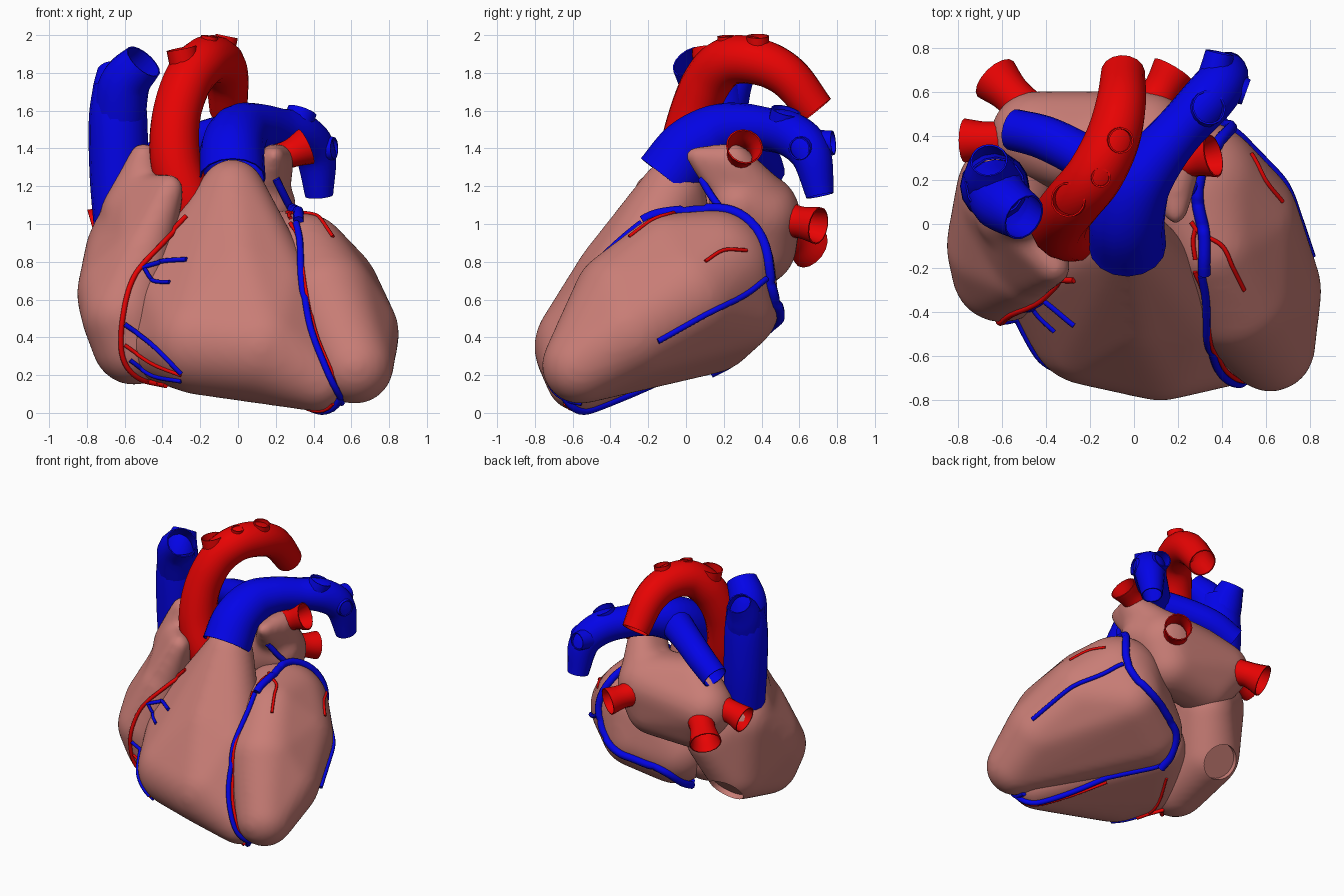
import bpy, bmesh, math
from mathutils import Vector, Matrix
from mathutils.bvhtree import BVHTree

cube = bpy.data.objects.get("Cube")
if cube:
    bpy.data.objects.remove(cube)


def material(name, colour):
    m = bpy.data.materials.new(name)
    m.use_nodes = True
    m.diffuse_color = (*colour, 1)
    m.node_tree.nodes["Principled BSDF"].inputs["Base Color"].default_value = (*colour, 1)
    return m


PINK = material("muscle pink", (0.58, 0.205, 0.18))
RED = material("artery red", (0.8, 0.001, 0.001))
BLUE = material("vein blue", (0.001, 0.001, 0.8))


def link(name, data):
    ob = bpy.data.objects.new(name, data)
    bpy.context.collection.objects.link(ob)
    return ob


def bake(ob, mat):
    """Replace an object by its evaluated mesh, smooth with sharp rims."""
    dg = bpy.context.evaluated_depsgraph_get()
    mesh = bpy.data.meshes.new_from_object(ob.evaluated_get(dg))
    name = ob.name
    bpy.data.objects.remove(ob)
    mesh.materials.clear()
    mesh.materials.append(mat)
    mesh.polygons.foreach_set("use_smooth", [True] * len(mesh.polygons))
    mesh.set_sharp_from_angle(angle=math.radians(50))
    return link(name, mesh)


def blob(name, hulls, cutter=None):
    """Soft body: hulls around groups of balls (x, y, z, radius), fused."""
    mesh = bpy.data.meshes.new(name)
    total = bmesh.new()
    for balls in hulls:
        bm = bmesh.new()
        for x, y, z, r in balls:
            bmesh.ops.create_icosphere(bm, subdivisions=4, radius=r,
                                       matrix=Matrix.Translation((x, y, z)))
        out = bmesh.ops.convex_hull(bm, input=bm.verts)
        junk = {v for v in out["geom_interior"] if isinstance(v, bmesh.types.BMVert)}
        bmesh.ops.delete(bm, geom=list(junk), context="VERTS")
        bmesh.ops.recalc_face_normals(bm, faces=bm.faces)
        bm.to_mesh(mesh)
        bm.free()
        total.from_mesh(mesh)
    total.to_mesh(mesh)
    total.free()
    ob = link(name, mesh)
    remesh = ob.modifiers.new("fuse", "REMESH")
    remesh.mode = "VOXEL"
    remesh.voxel_size = 0.02
    soft = ob.modifiers.new("soften", "SMOOTH")
    soft.iterations = 25
    if cutter:
        cut = ob.modifiers.new("opening", "BOOLEAN")
        cut.operation = "DIFFERENCE"
        cut.object = cutter
    return bake(ob, PINK)


def spline(points, steps=8):
    """Catmull-Rom samples through points of any dimension."""
    p = [Vector(q) for q in points]
    p = [p[0] * 2 - p[1]] + p + [p[-1] * 2 - p[-2]]
    out = []
    for a, b, c, d in zip(p, p[1:], p[2:], p[3:]):
        for i in range(steps):
            t = i / steps
            out.append((b * 2 + (c - a) * t + (a * 2 - b * 5 + c * 4 - d) * t * t
                        + (b * 3 - a - c * 3 + d) * t ** 3) / 2)
    return out + [p[-2]]


def tube(name, samples, mat, wall=0.0):
    """Round tube through samples (x, y, z, radius); a wall leaves it open."""
    cu = bpy.data.curves.new(name, "CURVE")
    cu.dimensions = "3D"
    cu.bevel_depth = 1
    cu.bevel_resolution = 6 if wall else 2
    cu.use_fill_caps = not wall
    s = cu.splines.new("POLY")
    s.points.add(len(samples) - 1)
    for pt, q in zip(s.points, samples):
        pt.co = (q[0], q[1], q[2], 1)
        pt.radius = q[3]
    ob = link(name, cu)
    if wall:
        solid = ob.modifiers.new("wall", "SOLIDIFY")
        solid.thickness = wall
        solid.offset = -1
    return bake(ob, mat)


def great_vessel(name, points, mat):
    return tube(name, spline(points), mat, 0.008)


# Ventricles
left_ventricle = blob("left_ventricle", [[
    (.62, -.56, .25, .205), (.6, -.3, .42, .255), (.47, -.33, .6, .27),
    (.36, -.1, .83, .225), (.45, 0, .62, .305), (.28, .15, .75, .325),
    (.25, .25, .56, .245), (0, .12, .47, .265)]])
right_ventricle = blob("right_ventricle", [[
    (-.03, -.07, 1.17, .175), (.12, -.52, .35, .285), (.42, -.57, .175, .17),
    (-.2, -.45, .38, .285), (-.38, -.25, .38, .225), (-.36, -.22, .62, .205),
    (.02, -.36, .72, .225), (-.14, -.34, .68, .21), (.2, -.36, .62, .23),
    (-.2, 0, .45, .22)]])

# Right atrium, with the lower vein opening cut into it
bm = bmesh.new()
bmesh.ops.create_cone(bm, cap_ends=True, segments=32, radius1=.13, radius2=.13, depth=.16)
mesh = bpy.data.meshes.new("opening_cutter")
bm.to_mesh(mesh)
bm.free()
cutter = link("opening_cutter", mesh)
cutter.location = (-.55, .32, .32)
cutter.rotation_euler = (math.radians(50), 0, 0)
cutter.hide_render = True
bpy.context.view_layer.update()
right_atrium = blob("right_atrium", [
    [(-.6, -.1, .63, .255), (-.6, -.22, .52, .23), (-.55, -.2, .37, .225),
     (-.55, .15, .46, .225), (-.56, .15, .85, .25), (-.5, -.22, .85, .15),
     (-.43, .28, .72, .2)],
    [(-.56, .12, .9, .23), (-.52, 0, 1.13, .13), (-.36, -.2, 1.19, .075),
     (-.5, -.22, .85, .14)],
    [(-.5, .03, 1.36, .075), (-.54, .06, 1.05, .19)]], cutter)
bpy.data.objects.remove(cutter)

# Left atrium with its ear-shaped pouch
left_atrium = blob("left_atrium", [
    [(-.45, .4, 1, .205), (.05, .38, 1.05, .225), (0, .38, .88, .205),
     (-.3, .33, 1.13, .18), (.15, .28, 1.1, .16), (-.35, .35, .85, .2)],
    [(.19, .05, 1.36, .055), (.2, .25, 1.33, .1), (.16, .28, 1.1, .1),
     (.08, .38, 1.1, .18)]])

# Aorta with the branch openings along its arch
great_vessel("aorta", [
    (-.15, 0, .95, .12), (-.26, -.04, 1.12, .13), (-.33, -.02, 1.32, .135),
    (-.33, .03, 1.55, .13), (-.27, .11, 1.75, .13), (-.18, .22, 1.86, .13),
    (-.1, .38, 1.86, .125), (-.06, .54, 1.78, .115), (-.05, .69, 1.6, .1)], RED)
for i, (x, y, z, dx, dy, r) in enumerate([(-.27, .12, 1.78, -.03, -.01, .08),
                                          (-.17, .22, 1.85, .02, -.01, .045),
                                          (-.09, .38, 1.85, .03, 0, .06)]):
    great_vessel(f"arch_branch_{i + 1}",
                 [(x, y, z, r), (x + dx, y + dy, min(z + .15, 1.995), r)], RED)

# Pulmonary trunk, its two branches and their openings
great_vessel("pulmonary_trunk_and_left_branch", [
    (-.03, -.1, 1.24, .176), (-.03, .02, 1.39, .17), (.01, .17, 1.48, .157),
    (.1, .3, 1.51, .13), (.21, .43, 1.5, .115), (.33, .56, 1.47, .12),
    (.41, .66, 1.37, .11), (.43, .71, 1.15, .075)], BLUE)
great_vessel("pulmonary_right_branch", [
    (0, .17, 1.48, .12), (-.22, .3, 1.43, .105), (-.4, .39, 1.36, .1),
    (-.55, .43, 1.27, .095)], BLUE)
for i, (start, end) in enumerate([
        ((.3, .5, 1.48, .08), (.34, .53, 1.6, .08)),
        ((.4, .64, 1.4, .08), (.51, .6, 1.4, .06)),
        ((.36, .64, 1.42, .08), (.39, .78, 1.43, .065))]):
    great_vessel(f"lung_artery_opening_{i + 1}", [start, end], BLUE)

# Upper main vein dividing into two branches
great_vessel("upper_main_vein", [
    (-.62, .16, .95, .14), (-.63, .17, 1.25, .155), (-.635, .17, 1.55, .155),
    (-.63, .17, 1.74, .135)], BLUE)
great_vessel("upper_vein_back_branch", [
    (-.635, .17, 1.55, .14), (-.65, .22, 1.7, .125), (-.66, .29, 1.82, .085)], BLUE)
great_vessel("upper_vein_front_branch", [
    (-.63, .16, 1.55, .14), (-.6, .1, 1.74, .135), (-.5, .03, 1.86, .11)], BLUE)

# Lung veins entering the left atrium
for name, start, mid, end in [
        ("left_upper_lung_vein", (.16, .27, 1.33, .08), (.27, .29, 1.37, .075), (.36, .31, 1.41, .1)),
        ("left_lower_lung_vein", (.06, .5, 1.03, .11), (.12, .6, 1.01, .085), (.18, .7, .99, .1)),
        ("right_upper_lung_vein", (-.55, .38, 1.02, .1), (-.66, .38, 1.01, .085), (-.77, .38, .98, .1)),
        ("right_lower_lung_vein", (-.46, .48, .97, .11), (-.55, .58, .93, .09), (-.63, .66, .87, .115))]:
    great_vessel(name, [start, mid, end], RED)

# Surface vessels, laid onto the muscle along one axis
trees = []
for ob in (left_ventricle, right_ventricle, right_atrium, left_atrium):
    bm = bmesh.new()
    bm.from_mesh(ob.data)
    trees.append(BVHTree.FromBMesh(bm))
    bm.free()
LAY = {"front": lambda a, b: ((a, -5, b), (0, 1, 0)),
       "side": lambda a, b: ((5, a, b), (-1, 0, 0)),
       "top": lambda a, b: ((a, b, 5), (0, 0, -1)),
       "under": lambda a, b: ((a, b, -5), (0, 0, 1))}


def surface_vessel(name, side, radius, mat, points):
    path = []
    for a, b in spline(points, 10):
        origin, way = LAY[side](a, b)
        hits = [h for h in (t.ray_cast(Vector(origin), Vector(way)) for t in trees) if h[0]]
        if hits:
            spot, normal = min(hits, key=lambda h: h[3])[:2]
            spot = spot + normal * radius * .4
            if not path or (spot - Vector(path[-1][:3])).length < .15:
                path.append((*spot, radius))
    if len(path) > 1:
        tube(name, path, mat)


for args in [
        ("front_vein", "front", .018, BLUE, [(.31, 1.0), (.33, .9), (.34, .7), (.38, .45), (.47, .22), (.55, .06)]),
        ("front_artery", "front", .011, RED, [(.28, 1.0), (.32, .92), (.36, .65), (.41, .42), (.5, .2), (.54, .08)]),
        ("left_artery_1", "top", .01, RED, [(.26, .01), (.3, -.04), (.4, -.1), (.45, -.2), (.5, -.3)]),
        ("left_artery_2", "top", .01, RED, [(.28, -.02), (.27, -.08), (.28, -.16)]),
        ("right_artery", "front", .014, RED, [(-.27, 1.04), (-.4, .9), (-.55, .72), (-.61, .5), (-.61, .3), (-.53, .19), (-.38, .15)]),
        ("right_artery_branch", "front", .01, RED, [(-.6, .36), (-.45, .26), (-.3, .2)]),
        ("right_vein_1", "front", .013, BLUE, [(-.27, .81), (-.4, .8), (-.51, .77)]),
        ("right_vein_2", "front", .011, BLUE, [(-.5, .77), (-.45, .7), (-.36, .69)]),
        ("right_vein_3", "front", .013, BLUE, [(-.6, .47), (-.45, .36), (-.3, .21)]),
        ("right_vein_4", "front", .012, BLUE, [(-.57, .28), (-.45, .2), (-.3, .17)]),
        ("side_vein", "side", .016, BLUE, [(.42, .71), (.3, .62), (.1, .52), (-.15, .38)]),
        ("side_artery", "side", .01, RED, [(.1, .8), (.2, .86), (.32, .86)]),
        ("under_vein", "under", .02, BLUE, [(.54, -.64), (.3, -.38), (.08, -.1), (-.14, .13)]),
        ("under_artery", "under", .01, RED, [(.5, -.64), (.26, -.38), (.1, -.18)]),
        ("under_right_artery", "under", .01, RED, [(-.42, -.35), (-.38, -.18), (-.28, .02)])]:
    surface_vessel(*args)

# Veins in the groove between atria and ventricles, pushed clear of the muscle
for name, radius, points in [
        ("groove_vein", .028, [(.33, -.2, .97), (.32, -.05, 1.05), (.29, .1, 1.07), (.3, .22, 1.03),
                               (.36, .32, .92), (.42, .4, .78), (.4, .46, .64), (.28, .47, .53),
                               (.1, .42, .46), (-.08, .36, .38), (-.14, .24, .27), (-.14, .13, .21)]),
        ("groove_vein_upper", .02, [(.2, .08, 1.24), (.25, .14, 1.14), (.3, .22, 1.04)])]:
    path = []
    for p in spline(points):
        for tree in trees[:2]:
            spot, normal = tree.find_nearest(p)[:2]
            if (p - spot).dot(normal) < 0:
                p = spot + normal * radius * .4
        path.append((*p, radius))
    tube(name, path, BLUE)
